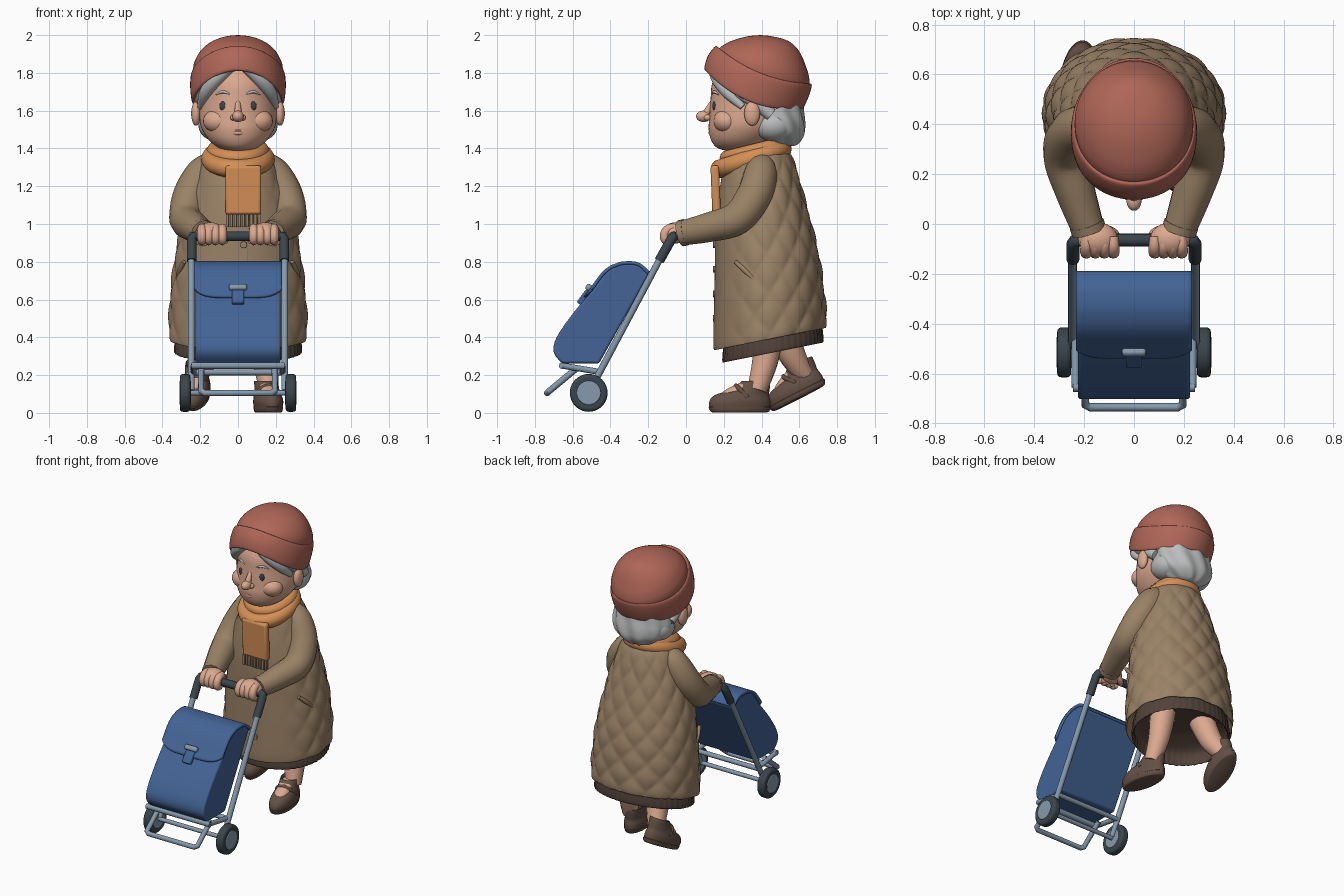
import bpy, bmesh, math
from mathutils import Vector, Matrix

if "Cube" in bpy.data.objects:
    bpy.data.objects.remove(bpy.data.objects["Cube"])

def material(name, r, g, b):
    m = bpy.data.materials.new(name)
    lin = lambda c: ((c / 255 + 0.055) / 1.055) ** 2.4
    m.diffuse_color = (lin(r), lin(g), lin(b), 1)
    m.use_nodes = True
    m.node_tree.nodes["Principled BSDF"].inputs["Base Color"].default_value = m.diffuse_color
    return m

COAT = material("tan_coat", 154, 130, 102)
HAT = material("brick_wool", 175, 102, 87)
SKIN = material("skin", 220, 169, 143)
SCARF = material("orange_scarf", 212, 143, 86)
BAG = material("blue_fabric", 67, 100, 150)
METAL = material("grey_metal", 134, 154, 173)
DARK = material("dark_rubber", 58, 69, 76)
HAIR = material("grey_hair", 188, 189, 190)
SHOE = material("brown_leather", 100, 80, 69)
SKIRT = material("dark_skirt", 82, 66, 57)

def smooth(pts, n, closed=False):
    """Catmull-Rom samples through points of any dimension."""
    out, k = [], len(pts)
    get = (lambda i: pts[i % k]) if closed else (lambda i: pts[max(0, min(k - 1, i))])
    for i in range(k if closed else k - 1):
        for j in range(n):
            t = j / n
            out.append(tuple(0.5 * (2 * b + (c - a) * t + (2 * a - 5 * b + 4 * c - d) * t * t
                                    + (3 * b - a - 3 * c + d) * t ** 3)
                             for a, b, c, d in zip(get(i - 1), get(i), get(i + 1), get(i + 2))))
    return out if closed else out + [tuple(pts[-1])]

def finish(name, bm, mat, mtx=None):
    if mtx:
        bm.transform(mtx)
    bmesh.ops.recalc_face_normals(bm, faces=bm.faces)
    me = bpy.data.meshes.new(name)
    bm.to_mesh(me)
    bm.free()
    me.materials.append(mat)
    ob = bpy.data.objects.new(name, me)
    bpy.context.collection.objects.link(ob)
    return ob

def loft(name, rings, mat, seg=48, steps=5, warp=None, mtx=None):
    """Stack of ellipses (z, centre y, x radius, y radius); angle 0 is the front."""
    bm, rows = bmesh.new(), []
    for z, cy, rx, ry in smooth(rings, steps):
        row = []
        for i in range(seg):
            a = 2 * math.pi * i / seg
            n = Vector((math.sin(a), -math.cos(a), 0))
            co = Vector((rx * n.x, cy + ry * n.y, z))
            row.append(bm.verts.new(warp(co, a, n) if warp else co))
        rows.append(row)
    for p, q in zip(rows, rows[1:]):
        for i in range(seg):
            j = (i + 1) % seg
            bm.faces.new((p[i], p[j], q[j], q[i]))
    bm.faces.new(rows[0])
    bm.faces.new(rows[-1])
    return finish(name, bm, mat, mtx)

def tube(name, pts, mat, r=None, n=6, closed=False):
    """Round tube; points are (x, y, z) or (x, y, z, radius)."""
    pts = [tuple(p) if r is None else (*p, r) for p in pts]
    sm = smooth(pts, n, closed)
    cu = bpy.data.curves.new(name, 'CURVE')
    cu.dimensions, cu.bevel_depth, cu.bevel_resolution, cu.use_fill_caps = '3D', 1, 4, True
    sp = cu.splines.new('POLY')
    sp.points.add(len(sm) - 1)
    sp.use_cyclic_u = closed
    for p, s in zip(sp.points, sm):
        p.co, p.radius = (*s[:3], 1), s[3]
    cu.materials.append(mat)
    ob = bpy.data.objects.new(name, cu)
    bpy.context.collection.objects.link(ob)
    return ob

def ball(name, loc, size, mat):
    bm = bmesh.new()
    bmesh.ops.create_uvsphere(bm, u_segments=24, v_segments=16, radius=1)
    return finish(name, bm, mat, Matrix.Translation(loc) @ Matrix.Diagonal((*size, 1)))

def bevel(ob, w, seg=3):
    m = ob.modifiers.new("bevel", 'BEVEL')
    m.width, m.segments, m.limit_method, m.angle_limit = w, seg, 'ANGLE', 0.7
    return ob

def box(name, loc, size, mat, tilt=0, w=0.008):
    bm = bmesh.new()
    bmesh.ops.create_cube(bm, size=1)
    return bevel(finish(name, bm, mat, Matrix.Translation(loc) @ Matrix.Rotation(tilt, 4, 'X')
                        @ Matrix.Diagonal((*size, 1))), w)

def disc(name, loc, r, depth, mat, w, axis='Y'):
    bm = bmesh.new()
    bmesh.ops.create_cone(bm, cap_ends=True, segments=40, radius1=r, radius2=r, depth=depth)
    turn = Matrix.Rotation(math.pi / 2, 4, 'Y' if axis == 'X' else 'X')
    return bevel(finish(name, bm, mat, Matrix.Translation(loc) @ turn), w)

# Quilted coat, hem lower at the front
def drop(co):
    co.z += (co.y - 0.45) * 0.2 * max(0, min(1, (1.0 - co.z) / 0.55))
    return co

def quilt(co, a, n):
    fade = max(0, min(1, (co.y - 0.2) / 0.15)) * min(1, max(0, (1.4 - co.z) / 0.15))
    puff = abs(math.sin(6 * a + 15 * co.z) * math.sin(6 * a - 15 * co.z)) ** 0.6
    return drop(co + n * (0.013 * puff - 0.007) * fade)

loft("coat", [(.50, .445, .30, .23), (.40, .445, .35, .285), (.42, .445, .365, .30), (.6, .44, .36, .292),
              (.8, .43, .338, .277), (1.0, .41, .30, .255), (1.2, .395, .25, .215),
              (1.35, .39, .19, .175), (1.43, .385, .11, .11)], COAT, 176, 12, quilt)
box("coat_placket", (.03, .161, .68), (.05, .02, .54), COAT, -.015)
for i in range(4):
    disc("coat_button", (.03, .15, .50 + .13 * i), .018, .014, COAT, .003)
loft("skirt", [(.5, .46, .29, .22), (.42, .46, .325, .255), (.33, .46, .337, .266), (.325, .46, .325, .255),
               (.40, .46, .305, .24), (.44, .46, .15, .12)], SKIRT, 144, 4,
     lambda co, a, n: drop(co + n * 0.003 * math.sin(48 * a)))

# Legs and shoes: one foot forward, the other pushing off with its heel up
LEGS = [("front", .16, .285, 0, 0, 10, [(.13, .44, .47, .085), (.145, .42, .28, .07), (.165, .375, .12, .052)]),
        ("rear", -.22, .60, .075, 27, -8, [(-.14, .50, .47, .085), (-.17, .56, .31, .072), (-.21, .635, .19, .05)])]
for side, x, y, z, pitch, yaw, path in LEGS:
    tube(side + "_leg", path, SKIN)
    m = (Matrix.Translation((x, y, z)) @ Matrix.Rotation(math.radians(yaw), 4, 'Z')
         @ Matrix.Rotation(math.radians(pitch), 4, 'X'))
    loft(side + "_shoe_sole", [(.002, 0, .062, .145), (.008, 0, .07, .158), (.03, 0, .074, .168),
                               (.034, 0, .066, .158)], SHOE, 36, 2, None, m)
    loft(side + "_shoe", [(.02, 0, .07, .162), (.06, .0, .076, .164), (.095, .012, .068, .145),
                          (.125, .06, .061, .10), (.17, .088, .058, .074), (.155, .088, .046, .06)],
         SHOE, 36, 4, None, m)
    loft(side + "_foot", [(.06, -.03, .05, .08), (.105, -.02, .048, .078), (.14, .02, .044, .062),
                          (.165, .06, .035, .04)], SKIN, 28, 4, None, m)
    strap = tube(side + "_shoe_strap", [(-.062, .03, .08), (-.044, -.01, .125), (0, -.02, .143),
                                        (.044, -.01, .125), (.062, .03, .08)], SHOE, .013)
    strap.matrix_world = m

# Head and face
loft("head", [(1.385, .30, .04, .06), (1.40, .29, .095, .12), (1.44, .295, .15, .16), (1.5, .325, .19, .205),
              (1.56, .345, .204, .222), (1.66, .37, .203, .24), (1.75, .38, .2, .24), (1.85, .38, .15, .19)], SKIN)
ball("nose_tip", (0, .093, 1.57), (.03, .04, .03), SKIN)
tube("nose_bridge", [(0, .15, 1.66, .012), (0, .126, 1.62, .016), (0, .105, 1.58, .022)], SKIN)
tube("mouth", [(-.052, .135, 1.515), (-.026, .126, 1.502), (0, .123, 1.498), (.026, .126, 1.502),
               (.052, .135, 1.515)], HAT, .0035)
ball("lower_lip", (0, .138, 1.482), (.035, .02, .014), SKIN)
for s in (-1, 1):
    ball("cheek", (s * .1, .215, 1.545), (.085, .07, .065), SKIN)
    ball("nostril", (s * .024, .114, 1.563), (.017, .02, .016), SKIN)
    ball("eye", (s * .078, .15, 1.625), (.02, .01, .025), DARK)
    ball("ear", (s * .222, .35, 1.585), (.026, .042, .065), SKIN)
    tube("eyebrow", [(s * .045, .14, 1.688, .004), (s * .08, .151, 1.70, .008), (s * .118, .172, 1.685, .003)], HAIR)
    # Parted front hair, two strands a side
    tube("front_hair", [(0, .158, 1.845, .015), (s * .05, .15, 1.825, .03), (s * .12, .175, 1.765, .04),
                        (s * .172, .225, 1.695, .034), (s * .198, .30, 1.62, .018)], HAIR)
    tube("temple_hair", [(s * .11, .2, 1.79, .04), (s * .18, .27, 1.71, .036), (s * .198, .36, 1.65, .034),
                         (s * .19, .45, 1.58, .036)], HAIR)
    ball("side_hair_roll", (s * .12, .46, 1.525), (.09, .11, .085), HAIR)

# Wavy back hair
loft("back_hair", [(1.41, .50, .03, .03), (1.42, .50, .09, .085), (1.47, .49, .17, .135), (1.53, .48, .20, .15),
                   (1.6, .46, .20, .16), (1.68, .45, .19, .16)], HAIR, 96, 6,
     lambda co, a, n: co + n * 0.006 * math.sin(9 * a + 18 * co.z))

# Wool hat, tipped back, with a brim that dips over the ears
tip = Matrix.Translation((0, .36, 1.71)) @ Matrix.Rotation(math.radians(-21.8), 4, 'X')
loft("hat_crown", [(.03, 0, .23, .265), (.12, .004, .238, .262), (.175, .008, .222, .235), (.22, .014, .195, .193),
                   (.26, .024, .152, .145), (.29, .038, .098, .09), (.306, .055, .035, .03),
                   (.308, .058, .004, .004)], HAT, 64, 5, None, tip)
loft("hat_brim", [(.03, 0, .21, .245), (.002, 0, .23, .265), (.008, -.004, .246, .282), (.07, -.006, .253, .288),
                  (.125, -.002, .25, .28), (.142, 0, .238, .268), (.12, 0, .22, .25)], HAT, 64, 5,
     lambda co, a, n: co - Vector((0, 0, .065 * n.x ** 2 * (1 - 2 * co.z))), tip)

# Scarf: two wraps, hanging end and fringe
for nm, cy, cz, rx, ry, r, lean in (("lower", .345, 1.345, .145, .165, .05, .32), ("upper", .365, 1.385, .125, .145, .042, .25)):
    tube(f"scarf_{nm}_wrap", [(rx * math.sin(a), cy - ry * math.cos(a), cz - lean * ry * math.cos(a))
                              for a in [i * math.pi / 6 for i in range(12)]], SCARF, r, 5, True)
box("scarf_end", (.028, .157, 1.18), (.19, .045, .26), SCARF, .04, .015)
for i in range(9):
    box("scarf_fringe", (-.056 + .021 * i, .152, 1.018), (.016, .024, .07), COAT, 0, .004)

for s in (-1, 1):
    # Sleeves, cuffs, pockets
    tube("sleeve", [(s * .12, .40, 1.33, .06), (s * .185, .395, 1.27, .088), (s * .25, .36, 1.15, .095),
                    (s * .275, .27, 1.03, .09), (s * .235, .13, .985, .081), (s * .18, -.03, .95, .066)], COAT)
    tube("sleeve_cuff", [(s * .19, .0, .957, .071), (s * .18, -.03, .95, .070)], COAT)
    tube("pocket_flap", [(s * .286, .262, .80, .011), (s * .308, .31, .755, .014), (s * .322, .37, .70, .011)], COAT)
    # Hands gripping the bar
    ball("hand", (s * .145, -.06, .952), (.08, .066, .056), SKIN)
    for i in range(4):
        x = s * (.083 + .036 * i)
        tube("finger", [(x, -.05, .98, .02), (x, -.088, .976, .024), (x, -.112, .948, .025),
                        (x, -.108, .916, .024), (x, -.075, .902, .016)], SKIN)
    tube("thumb", [(s * .13, -.02, .94, .022), (s * .085, -.035, .92, .02), (s * .06, -.06, .91, .013)], SKIN)
    # Trolley side rails and wheels
    tube("side_rail", [(s * .247, -.13, .83), (s * .247, -.51, .115)], METAL, .018, 1)
    disc("tyre", (s * .28, -.515, .106), .1, .056, DARK, .016, 'X')
    disc("wheel_hub", (s * .28, -.515, .106), .064, .062, METAL, .006, 'X')
    tube("base_side", [(s * .235, -.445, .215), (s * .235, -.655, .25)], METAL, .016, 1)

# Trolley handle, base and stand
tube("handle_grip", [(-.245, -.142, .805), (-.245, -.08, .915), (-.238, -.068, .932), (-.218, -.064, .935),
                     (.218, -.064, .935), (.238, -.068, .932), (.245, -.08, .915), (.245, -.142, .805)], DARK, .026, 1)
tube("axle", [(-.27, -.515, .106), (.27, -.515, .106)], METAL, .014, 1)
tube("base_front_bar", [(-.245, -.655, .25), (.245, -.655, .25)], METAL, .018, 1)
tube("base_rear_bar", [(-.25, -.455, .215), (.25, -.455, .215)], METAL, .016, 1)
tube("stand", [(-.195, -.58, .235), (-.195, -.725, .115), (-.175, -.735, .105), (.175, -.735, .105),
               (.195, -.725, .115), (.195, -.58, .235)], METAL, .017, 1)

# Bag body from its side profile
top = [(-.195, .735), (-.25, .782), (-.315, .79), (-.37, .778), (-.43, .737), (-.495, .65)]
side = smooth(top + [(-.60, .525), (-.685, .40), (-.70, .32), (-.655, .262)], 4) + [(-.46, .262)]
bm = bmesh.new()
face = bm.faces.new([bm.verts.new((-.225, y, z)) for y, z in side])
ext = bmesh.ops.extrude_face_region(bm, geom=[face])
bmesh.ops.translate(bm, vec=(.45, 0, 0), verts=[v for v in ext["geom"] if isinstance(v, bmesh.types.BMVert)])
bevel(finish("bag_body", bm, BAG), .012)

# Bag flap: a strip over the top with rounded lower corners
bm, rows = bmesh.new(), []
line = smooth(top, 4)
for k in range(len(line) + 3):
    row = []
    for j in range(25):
        u = j / 12 - 1
        if k < len(line):
            y, z = line[k]
        else:
            e = (k - len(line) + 1) / 3 * .055 * (1 - abs(u) ** 5)
            y, z = line[-1][0] - .62 * e, line[-1][1] - .78 * e
        row.append(bm.verts.new((.232 * u, y - (.006 if k > 12 else 0), z + .004)))
    rows.append(row)
for p, q in zip(rows, rows[1:]):
    for j in range(24):
        bm.faces.new((p[j], p[j + 1], q[j + 1], q[j]))
flap = finish("bag_flap", bm, BAG)
mod = flap.modifiers.new("thickness", 'SOLIDIFY')
mod.thickness, mod.offset = .018, 0
box("flap_tab", (0, -.542, .612), (.065, .03, .085), BAG, -.64)
box("flap_clasp", (0, -.514, .664), (.095, .034, .034), METAL, -.64, .012)

# Turn curves into meshes and smooth everything by angle
for ob in bpy.context.scene.objects:
    ob.select_set(ob.type == 'CURVE')
    if ob.type == 'CURVE':
        bpy.context.view_layer.objects.active = ob
bpy.ops.object.convert(target='MESH')
for ob in bpy.context.scene.objects:
    ob.select_set(True)
bpy.ops.object.shade_smooth_by_angle(angle=math.radians(42))
